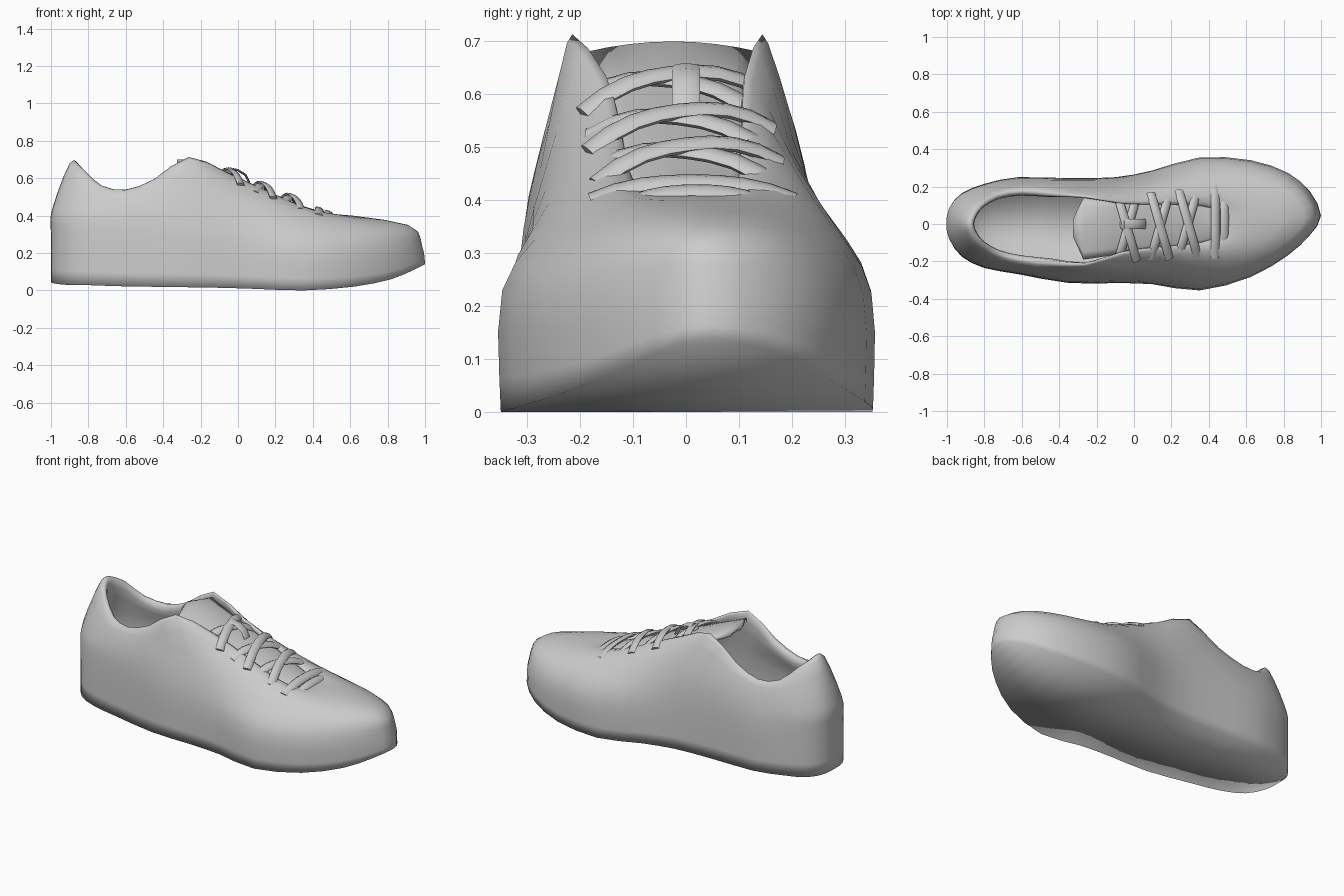
import bpy, bmesh, math
from mathutils import Vector

if "Cube" in bpy.data.objects:
    bpy.data.objects.remove(bpy.data.objects["Cube"])


def spline(p, n, closed):
    """Catmull-Rom points through p, n steps per span."""
    out, N = [], len(p)
    get = (lambda i: p[i % N]) if closed else (lambda i: p[max(0, min(N - 1, i))])
    for i in range(N if closed else N - 1):
        a, b, c, d = get(i - 1), get(i), get(i + 1), get(i + 2)
        for k in range(n):
            t = k / n
            out.append(0.5 * (2 * b + (c - a) * t + (2 * a - 5 * b + 4 * c - d) * t * t
                              + (3 * b - a - 3 * c + d) * t ** 3))
    return out if closed else out + [p[-1]]


def make(name, verts, faces, angle=40):
    me = bpy.data.meshes.new(name)
    me.from_pydata(verts, [], faces)
    bm = bmesh.new()
    bm.from_mesh(me)
    bmesh.ops.recalc_face_normals(bm, faces=bm.faces)
    bm.to_mesh(me)
    bm.free()
    ob = bpy.data.objects.new(name, me)
    bpy.context.collection.objects.link(ob)
    bpy.ops.object.select_all(action='DESELECT')
    bpy.context.view_layer.objects.active = ob
    ob.select_set(True)
    bpy.ops.object.shade_smooth_by_angle(angle=math.radians(angle))
    return ob


def lerp_table(tab, x):
    for (x0, z0), (x1, z1) in zip(tab, tab[1:]):
        if x <= x1:
            break
    return z0 + (z1 - z0) * (x - x0) / (x1 - x0)


# Columns run heel -> toe; each row is (x, y of near side, y of far side, z)
sole_z = [.045, .038, .03, .028, .022, .018, .014, .008, 0, .02, .06, .11, .14]
wall_z = [.3, .3, .3, .29, .28, .28, .27, .25, .23, .22, .225, .235, .235]
outline = [(-1, 0, 0), (-.985, -.085, .09), (-.92, -.175, .165), (-.8, -.235, .215),
           (-.62, -.268, .25), (-.35, -.315, .245), (-.1, -.315, .25), (.1, -.32, .285),
           (.35, -.35, .352), (.62, -.28, .338), (.82, -.165, .27), (.94, -.06, .175), (1, .045, .045)]
shoulder = [(-.995, 0, 0, .43), (-.98, -.075, .08, .43), (-.92, -.155, .15, .42),
            (-.8, -.215, .2, .42), (-.62, -.25, .225, .42), (-.37, -.285, .225, .46),
            (-.12, -.275, .225, .46), (.1, -.265, .235, .42), (.34, -.25, .27, .37),
            (.58, -.21, .265, .345), (.76, -.13, .21, .345), (.87, -.04, .13, .35), (.91, .035, .035, .35)]
rim = [(-.9, 0, 0, .68), (-.887, -.05, .05, .665), (-.84, -.11, .11, .63),
       (-.74, -.17, .165, .555), (-.6, -.205, .185, .536), (-.44, -.225, .175, .59),
       (-.25, -.225, .155, .697), (-.05, -.165, .125, .622), (.15, -.14, .125, .535),
       (.33, -.12, .12, .455), (.44, -.09, .1, .42), (.48, -.04, .06, .41), (.49, .01, .01, .41)]


def ring(rows):
    near = [Vector((r[0], r[1], r[3])) for r in rows]
    far = [Vector((r[0], r[2], r[3])) for r in rows[-2:0:-1]]
    return spline(near + far, 2, True)


def inset(rows, sx, sy, dz):
    return [((x + .1) * sx - .1, a * sy, b * sy, z + dz) for x, a, b, z in rows]


base = [(*o, z) for o, z in zip(outline, sole_z)]
wall = inset([(*o, z) for o, z in zip(outline, wall_z)], 1, .992, 0)
wall[12], wall[11] = (.985, .045, .045, .235), (.93, -.06, .17, .235)
lining = [(x + (.045, .045, .035, .02, 0, 0, 0, 0, 0, 0, 0, 0, 0)[i], a * (.82 if i < 6 else .92),
           b * (.82 if i < 6 else .92), z - (.035 if i < 10 else .045))
          for i, (x, a, b, z) in enumerate(rim)]
rings = [ring(r) for r in (base, wall, shoulder, rim, lining,
                           inset(shoulder, .93, .85, -.05), inset(base, .9, .82, .08))]

# Shoe body: outer wall, rounded collar and lining in one loft
M, verts, faces = len(rings[0]), [], []
cols = [spline([r[j] for r in rings], 3, False) for j in range(M)]
R = len(cols[0])
for k in range(R):
    verts += [cols[j][k] for j in range(M)]
for k in range(R - 1):
    for j in range(M):
        n = (j + 1) % M
        faces.append((k * M + j, k * M + n, k * M + M + n, k * M + M + j))
for o in (0, (R - 1) * M):           # sole and insole
    for i in range(M // 2):
        f = [o + i, o + i + 1, o + M - i - 1, o + (M - i) % M]
        faces.append(tuple(dict.fromkeys(f)))
make("shoe_body", verts, faces, 180)

# Tongue: arched strip under the laces
top_z = [(-.34, .7), (-.27, .7), (-.1, .635), (.1, .555), (.3, .47), (.44, .418), (.52, .405)]
tongue = [(-.325, -.07, .03), (-.27, -.19, .14), (-.1, -.165, .125), (.1, -.145, .125),
          (.3, -.125, .115), (.44, -.09, .1), (.5, -.06, .07)]
verts, faces, S = [], [], 8
for x, a, b in tongue:
    for s in range(S + 1):
        t = s / S
        verts.append((x, a + (b - a) * t, lerp_table(top_z, x) - .02 * (2 * t - 1) ** 2))
for k in range(len(tongue) - 1):
    for s in range(S):
        q = k * (S + 1) + s
        faces.append((q, q + 1, q + S + 2, q + S + 1))
ob = make("tongue", verts, faces)
m = ob.modifiers.new("thickness", 'SOLIDIFY')
m.thickness, m.offset = .02, -1


# Flat oval lace swept along a path
def lace(name, path, w=.025, h=.012, n=8):
    path = [Vector(p) for p in path]
    up, verts, faces = Vector((.42, 0, 1)).normalized(), [], []
    for i, p in enumerate(path):
        t = path[min(i + 1, len(path) - 1)] - path[max(i - 1, 0)]
        side = up.cross(t).normalized()
        nor = t.cross(side).normalized()
        for k in range(n):
            a = 2 * math.pi * k / n
            verts.append(p + side * w * math.cos(a) + nor * h * math.sin(a))
    for i in range(len(path) - 1):
        for k in range(n):
            l = (k + 1) % n
            faces.append((i * n + k, i * n + l, i * n + n + l, i * n + n + k))
    faces += [tuple(range(n)), tuple(range(len(verts) - n, len(verts)))]
    make(name, verts, faces, 50)


def across(x0, x1, y0, y1, lift, drop=.055):
    pts = []
    for i in range(9):
        t = i / 8
        u, x = abs(2 * t - 1), x0 + (x1 - x0) * t
        pts.append((x, y0 + (y1 - y0) * t, lerp_table(top_z, x) + lift - drop * u ** 2.5))
    return pts


for i, (x, y0, y1) in enumerate([(-.085, -.195, .145), (.09, -.185, .165), (.24, -.17, .18)]):
    lace(f"lace_under_{i}", across(x, x + .1, y0, y1, .018))
    lace(f"lace_over_{i}", across(x + .1, x, y0, y1, .03))
lace("lace_bottom", across(.435, .435, -.18, .205, .014, .035), .026)
lace("throat_bar", across(.485, .485, -.1, .14, .006, .02), .024, .01)

# Small keeper loop on the tongue
lace("lace_keeper", [(x, .0, lerp_table(top_z, x) + dz) for x, dz in
                     ((-.07, .005), (-.05, .038), (0, .048), (.04, .038), (.06, .005))], .026, .006)
